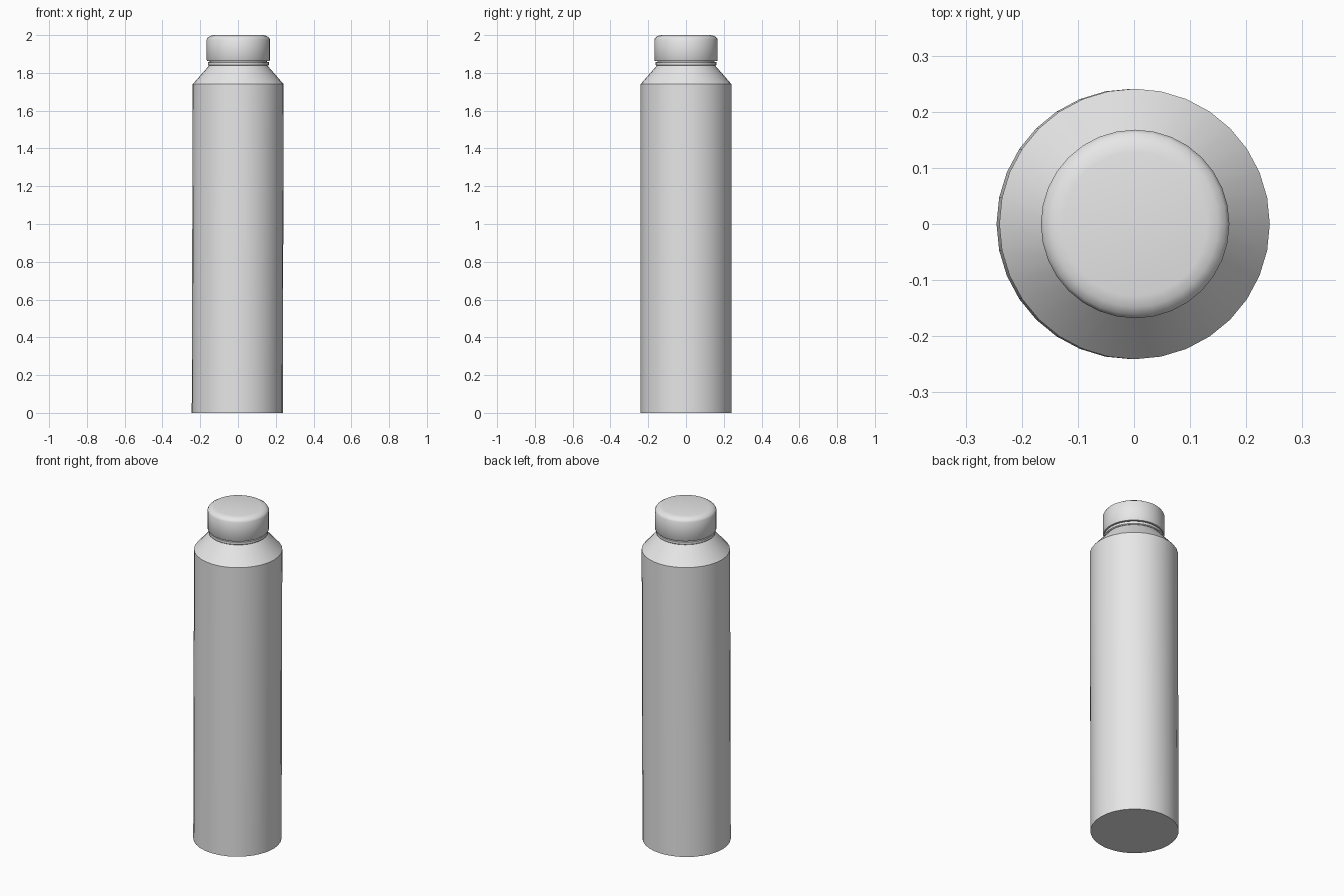
import bpy, bmesh, math

if "Cube" in bpy.data.objects:
    bpy.data.objects.remove(bpy.data.objects["Cube"])

SIDES = 32

mat = bpy.data.materials.new("light_grey")
mat.diffuse_color = (0.8, 0.8, 0.8, 1)
mat.use_nodes = True
mat.node_tree.nodes["Principled BSDF"].inputs["Base Color"].default_value = mat.diffuse_color


def lathe(name, profile, cx=0.0, lean=0.0):
    """Revolve (radius, z) points about z; lean shifts the base sideways. Ends are capped."""
    bm = bmesh.new()
    rings = []
    for r, z in profile:
        ox = cx + lean * max(0, 1 - z / 1.74)
        rings.append([bm.verts.new((ox + r * math.cos(2 * math.pi * i / SIDES),
                                    r * math.sin(2 * math.pi * i / SIDES), z))
                      for i in range(SIDES)])
    for a, b in zip(rings, rings[1:]):
        for i in range(SIDES):
            j = (i + 1) % SIDES
            bm.faces.new((a[i], a[j], b[j], b[i]))
    bm.faces.new(rings[0][::-1])
    bm.faces.new(rings[-1])
    me = bpy.data.meshes.new(name)
    bm.to_mesh(me)
    bm.free()
    me.materials.append(mat)
    ob = bpy.data.objects.new(name, me)
    bpy.context.collection.objects.link(ob)
    bpy.ops.object.select_all(action='DESELECT')
    ob.select_set(True)
    bpy.context.view_layer.objects.active = ob
    bpy.ops.object.shade_smooth_by_angle(angle=math.radians(35))
    return ob


# Bottle: very slightly leaning cylinder, sloped shoulder and neck
lathe("bottle_body", [(0.241, 0.0), (0.241, 1.74), (0.157, 1.836),
                      (0.152, 1.842), (0.152, 1.875)], cx=0.001, lean=-0.005)

# Thin tamper ring below the cap
lathe("neck_ring", [(0.157, 1.838), (0.162, 1.842), (0.162, 1.856), (0.158, 1.858)], cx=0.002)

# Cap with rounded top edge
lathe("cap", [(0.164, 1.862), (0.168, 1.868), (0.168, 1.977), (0.162, 1.987),
              (0.148, 1.996), (0.128, 2.0)], cx=0.002)
